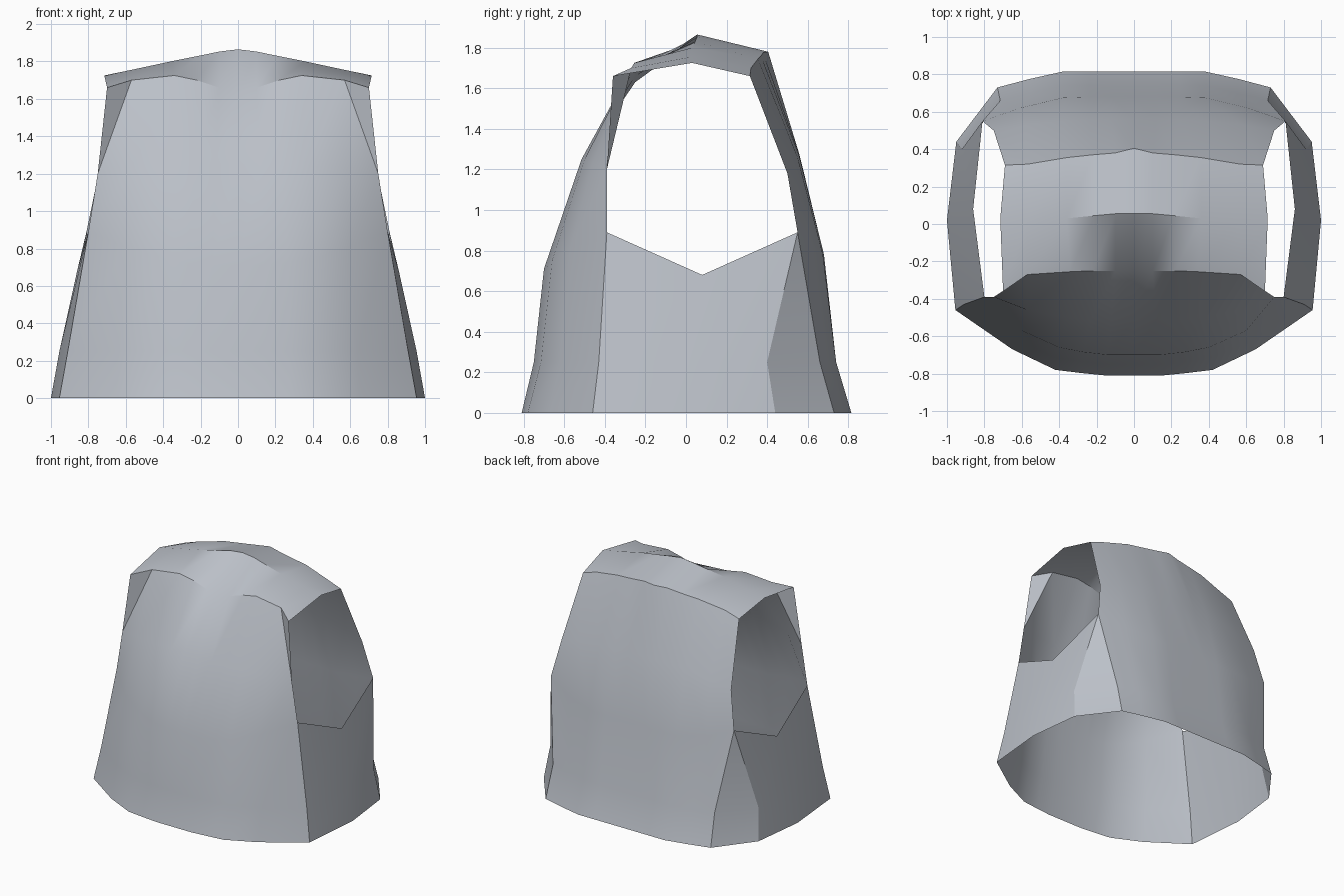
import bpy, bmesh, math

cube = bpy.data.objects.get("Cube")
if cube:
    bpy.data.objects.remove(cube, do_unlink=True)

# One flat grey for the whole shell
mat = bpy.data.materials.new("pale_steel_grey")
mat.use_nodes = True
GREY = (0.50, 0.53, 0.58, 1.0)
mat.diffuse_color = GREY
mat.node_tree.nodes["Principled BSDF"].inputs["Base Color"].default_value = GREY

bm = bmesh.new()
shared = {}


def vert(p):
    """Return one shared vertex per position, so neighbouring panels are welded."""
    key = tuple(round(c, 4) for c in p)
    if key not in shared:
        shared[key] = bm.verts.new(key)
    return shared[key]


def face(points):
    """Add a face and its mirror image; repeated corners collapse to a triangle."""
    for s in (1, -1):
        vs = list(dict.fromkeys(vert((s * x, y, z)) for x, y, z in points))
        if len(vs) > 2:
            bm.faces.new(vs if s > 0 else vs[::-1])


def panel(rows, skip=()):
    """Skin a grid of rows, running from the centre line outwards."""
    for j, (a, b) in enumerate(zip(rows, rows[1:])):
        for i in range(len(a) - 1):
            if (j, i) not in skip:
                face([a[i], a[i + 1], b[i + 1], b[i]])


def level(z, pts):
    return [(x, y, z) for x, y in pts]


# Front panel, hem to neckline
front = [
    level(0, [(0, -.81), (.15, -.81), (.28, -.797), (.42, -.78), (.65, -.67), (.955, -.46)]),
    level(.25, [(0, -.75), (.15, -.75), (.28, -.735), (.42, -.715), (.64, -.62), (.91, -.43)]),
    [(0, -.70, .71), (.14, -.70, .71), (.27, -.685, .72), (.40, -.66, .75), (.60, -.57, .81), (.80, -.39, .89)],
    [(0, -.51, 1.25), (.12, -.51, 1.25), (.23, -.515, 1.25), (.36, -.50, 1.25), (.57, -.46, 1.23), (.75, -.39, 1.2)],
    [(0, -.25, 1.63), (.10, -.25, 1.66), (.22, -.25, 1.70), (.34, -.255, 1.725), (.57, -.27, 1.70), (.70, -.36, 1.66)],
]
panel(front, skip={(3, 4)})
# Folded corner where the front meets the shoulder
face([front[3][4], front[3][5], front[4][4]])
face([front[3][5], front[4][5], front[4][4]])

# Back panel, hem to shoulder line
back = [
    level(0, [(0, .815), (.12, .815), (.24, .815), (.38, .815), (.56, .775), (.73, .73)]),
    level(.25, [(0, .74), (.12, .74), (.24, .74), (.38, .74), (.55, .70), (.715, .66)]),
    [(0, .68, .78), (.12, .68, .78), (.24, .68, .78), (.38, .675, .78), (.61, .62, .82), (.81, .55, .89)],
    [(0, .56, 1.27), (.12, .56, 1.27), (.24, .557, 1.27), (.38, .55, 1.26), (.58, .53, 1.23), (.75, .50, 1.18)],
    [(0, .405, 1.78), (.10, .38, 1.775), (.22, .37, 1.76), (.36, .355, 1.745), (.57, .32, 1.70), (.69, .315, 1.66)],
]
panel(back)

# Shoulder yoke, ridged across the middle
ridge = [(0, .055, 1.865), (.10, .055, 1.853), (.21, .045, 1.83), (.36, .03, 1.80), (.57, .03, 1.755), (.715, .03, 1.725)]
panel([front[4], ridge, back[4]])

# Side panels under the arm openings
arm_back = back[2][5]
panel([
    [front[0][5], (1, .02, 0), (.95, .44, 0), back[0][5]],
    [front[1][5], (.955, .03, .25), (.92, .40, .25), back[1][5]],
    [front[2][5], (.86, .08, .68), arm_back, arm_back],
])

# Face everything outwards
bmesh.ops.recalc_face_normals(bm, faces=bm.faces[:])
bm.normal_update()
lowest_front = min(bm.faces, key=lambda f: f.calc_center_median().y)
if lowest_front.normal.y > 0:
    bmesh.ops.reverse_faces(bm, faces=bm.faces[:])

mesh = bpy.data.meshes.new("torso_shell")
bm.to_mesh(mesh)
bm.free()
mesh.materials.append(mat)
shell = bpy.data.objects.new("torso_shell", mesh)
bpy.context.collection.objects.link(shell)

# Smooth shading with crisp panel borders
bpy.ops.object.select_all(action='DESELECT')
shell.select_set(True)
bpy.context.view_layer.objects.active = shell
bpy.ops.object.shade_smooth_by_angle(angle=math.radians(30))
